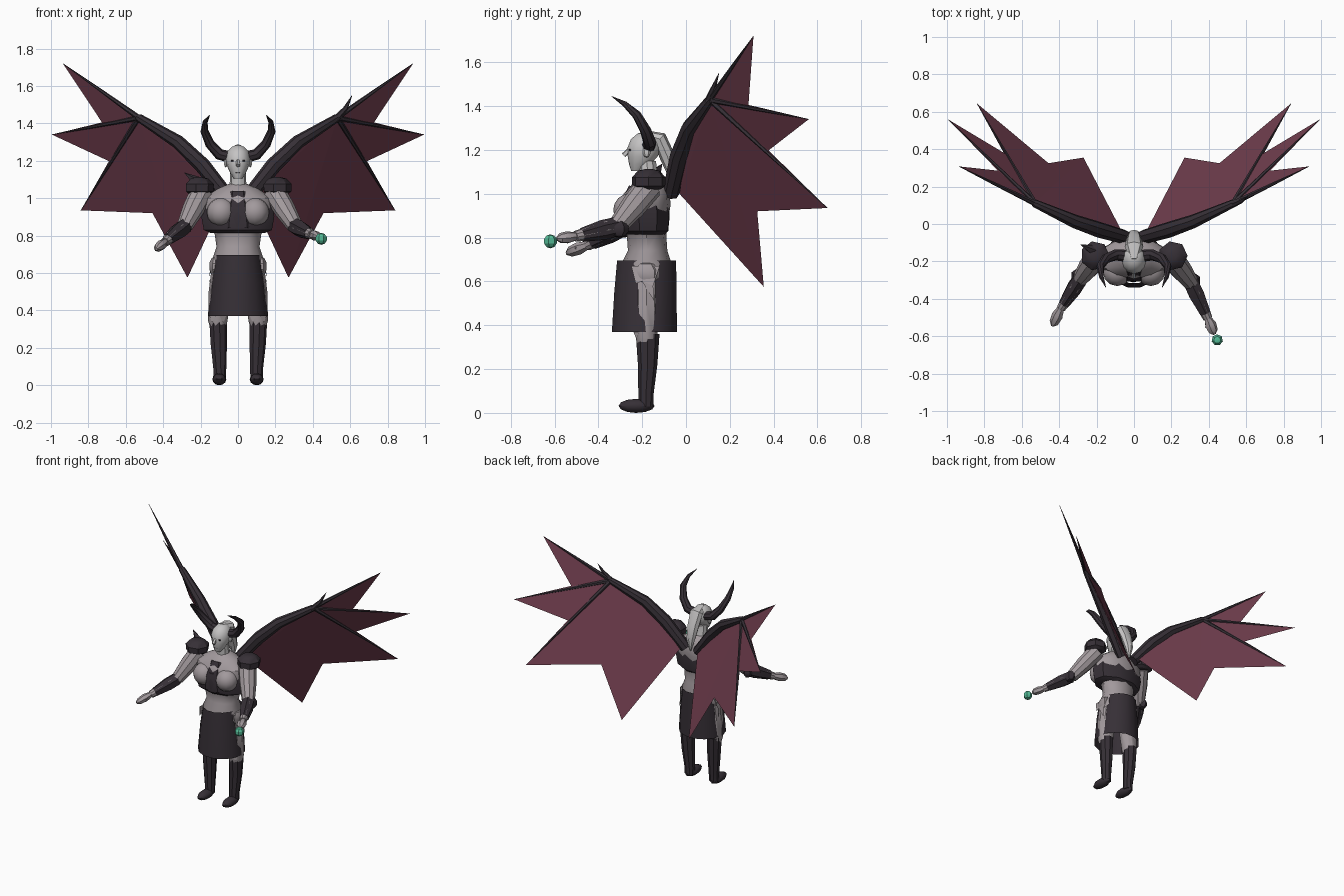
import bpy, bmesh, math
from mathutils import Vector

cube = bpy.data.objects.get("Cube")
if cube:
    bpy.data.objects.remove(cube, do_unlink=True)


def material(name, r, g, b):
    m = bpy.data.materials.new(name)
    m.use_nodes = True
    m.diffuse_color = (r, g, b, 1)
    bsdf = next(n for n in m.node_tree.nodes if n.type == 'BSDF_PRINCIPLED')
    bsdf.inputs["Base Color"].default_value = (r, g, b, 1)
    return m


SKIN = material("ash skin", .36, .32, .335)
PALE = material("pale face and hair", .56, .55, .55)
DARK = material("dark leather", .037, .029, .037)
WING = material("wine membrane", .16, .047, .075)
GREEN = material("green glow", .09, .5, .31)


def finish(name, bm, mat, angle=35):
    bmesh.ops.recalc_face_normals(bm, faces=bm.faces[:])
    me = bpy.data.meshes.new(name)
    bm.to_mesh(me)
    bm.free()
    me.materials.append(mat)
    ob = bpy.data.objects.new(name, me)
    bpy.context.collection.objects.link(ob)
    bpy.ops.object.select_all(action='DESELECT')
    ob.select_set(True)
    bpy.context.view_layer.objects.active = ob
    bpy.ops.object.shade_smooth_by_angle(angle=math.radians(angle))
    return ob


def tube(name, mat, pts, radii, n=8, upright=False, caps=True, turn=0.0):
    """Loft elliptical rings along a path."""
    bm = bmesh.new()
    pts = [Vector(p) for p in pts]
    rings = []
    for i, p in enumerate(pts):
        t = pts[min(i + 1, len(pts) - 1)] - pts[max(i - 1, 0)]
        t = Vector((0, 0, 1)) if upright else t.normalized()
        u = Vector((0, 1, 0)).cross(t).normalized()
        v = t.cross(u)
        a, b = radii[i] if isinstance(radii[i], tuple) else (radii[i], radii[i])
        angles = [turn + math.tau * k / n for k in range(n)]
        rings.append([bm.verts.new(p + u * a * math.cos(w) + v * b * math.sin(w)) for w in angles])
    for r0, r1 in zip(rings, rings[1:]):
        for k in range(n):
            j = (k + 1) % n
            bm.faces.new((r0[k], r0[j], r1[j], r1[k]))
    if caps:
        bm.faces.new(rings[0])
        bm.faces.new(rings[-1])
    return finish(name, bm, mat)


def ball(name, mat, centre, scale, seg=10, rings=7, angle=35):
    bm = bmesh.new()
    bmesh.ops.create_uvsphere(bm, u_segments=seg, v_segments=rings, radius=1)
    for v in bm.verts:
        v.co = Vector(c + s * q for c, s, q in zip(centre, scale, v.co))
    return finish(name, bm, mat, angle)


def sheet(name, mat, pts, faces):
    bm = bmesh.new()
    vs = [bm.verts.new(p) for p in pts]
    for f in faces:
        bm.faces.new([vs[i] for i in f])
    return finish(name, bm, mat, 1)


def column(name, mat, rows, **kw):
    """Upright loft from rows of height, half width, half depth, centre y."""
    return tube(name, mat, [(0, y, z) for z, a, b, y in rows],
                [(a, b) for z, a, b, y in rows], upright=True, **kw)


# Torso, bodice and skirt
column("torso", SKIN, [(.6, .125, .11, -.18), (.68, .135, .115, -.18), (.74, .115, .09, -.175),
                       (.81, .125, .09, -.18), (.86, .165, .1, -.185), (.95, .19, .115, -.185),
                       (1.0, .185, .105, -.18), (1.05, .11, .075, -.165), (1.08, .04, .04, -.165)], n=12)
column("bodice", DARK, [(.815, .15, .1, -.19), (.83, .185, .115, -.19),
                        (.9, .198, .122, -.19), (.965, .188, .112, -.19)], n=9, turn=.5)
tube("bodice_centre", DARK, [(0, -.25, .85), (0, -.265, .94), (0, -.235, 1.03)],
     [(.1, .065), (.08, .05), (.055, .03)], n=6)
column("skirt", DARK, [(.37, .16, .152, -.19), (.55, .145, .146, -.185), (.695, .125, .138, -.18)],
       n=14, caps=False)
column("neck", PALE, [(1.02, .055, .05, -.165), (1.06, .045, .045, -.17), (1.15, .042, .045, -.18)], n=10)

# Head, hair and face
column("head", PALE, [(1.105, .022, .025, -.225), (1.135, .042, .05, -.21), (1.17, .058, .068, -.198),
                      (1.21, .066, .077, -.19), (1.25, .056, .066, -.185), (1.275, .033, .04, -.18),
                      (1.283, .01, .01, -.18)], n=12)
tube("hair", PALE, [(0, -.19, 1.27), (0, -.12, 1.25), (0, -.085, 1.17), (0, -.055, 1.08), (0, -.05, 1.0)],
     [.02, (.05, .035), (.042, .035), (.032, .025), .006])
tube("nose", PALE, [(0, -.25, 1.21), (0, -.285, 1.175)], [.01, .012], n=5)
ball("mouth", DARK, (0, -.254, 1.137), (.015, .006, .003))

for s, side in ((1, "left"), (-1, "right")):
    ball(side + "_eye", DARK, (s * .027, -.253, 1.2), (.012, .008, .006), 8, 5)
    ball(side + "_ear", PALE, (s * .065, -.18, 1.19), (.012, .018, .025), 6, 5)
    tube(side + "_horn", DARK,
         [(s * .045, -.17, 1.22), (s * .1, -.165, 1.235), (s * .15, -.185, 1.29),
          (s * .18, -.225, 1.36), (s * .175, -.28, 1.41), (s * .15, -.34, 1.445)],
         [.032, .03, .026, .021, .013, .001])
    ball(side + "_breast", SKIN, (s * .09, -.255, .925), (.077, .077, .077), 12, 8)

    # Hips showing at the skirt sides
    ball(side + "_hip", SKIN, (s * .122, -.18, .635), (.034, .06, .055), 7, 5)
    sheet(side + "_side_cloth", SKIN,
          [(s * .134, -.25, .67), (s * .134, -.12, .67), (s * .152, -.15, .58),
           (s * .156, -.145, .51), (s * .152, -.2, .6), (s * .15, -.23, .59)],
          [(0, 1, 2, 4, 5), (4, 2, 3)])

    # Legs, boots and feet
    tube(side + "_leg", SKIN, [(s * .07, -.18, .65), (s * .095, -.18, .5), (s * .108, -.18, .345), (s * .107, -.18, .31)],
         [.068, .062, .052, .042], n=10, upright=True)
    tube(side + "_boot", DARK, [(s * .098, -.183, .03), (s * .098, -.183, .08),
                               (s * .104, -.175, .22), (s * .108, -.175, .36)],
         [.034, .035, .045, (.049, .055)], n=9, upright=True)
    ball(side + "_foot", DARK, (s * .1, -.228, .032), (.038, .085, .032), 9, 6)
    for k in (-1, 1):
        sheet(side + "_knee_patch", SKIN, [(s * .108 + k * .045, -.215, .37), (s * .108 + k * .01, -.24, .37),
                                           (s * .108 + k * .03, -.226, .335)], [(0, 1, 2)])

    # Arms differ slightly between the two sides
    elbow = Vector((.305, -.315, .85)) if s > 0 else Vector((-.285, -.29, .85))
    wrist = Vector((.395, -.505, .805)) if s > 0 else Vector((-.39, -.45, .765))
    tip = Vector((.43, -.59, .795)) if s > 0 else Vector((-.437, -.545, .728))
    shoulder = Vector((s * .195, -.17, 1.03))
    mid = shoulder.lerp(elbow, .5)
    tube(side + "_upper_arm", SKIN, [shoulder, mid, elbow], [.062, .058, .043], n=10)
    tube(side + "_forearm", SKIN, [elbow - (wrist - elbow) * .12, elbow.lerp(wrist, .3), wrist],
         [.036, .041, .025], n=10)
    tube(side + "_bracer", DARK, [elbow.lerp(wrist, q) for q in (.02, .35, .85)],
         [.045, .046, .032], n=6, turn=.4)
    ball(side + "_elbow_guard", DARK, elbow + Vector((s * .02, .01, -.01)), (.035, .045, .04), 6, 5)
    tube(side + "_hand", SKIN, [wrist, wrist.lerp(tip, .4), wrist.lerp(tip, .8), tip],
         [.02, (.028, .032), (.023, .027), .008], n=7)
    tube(side + "_thumb", SKIN, [wrist.lerp(tip, .2), wrist.lerp(tip, .6) + Vector((-s * .03, 0, .01))],
         [.013, .007], n=6)

    # Shoulder armour
    column_rows = [(1.02, .055), (1.035, .077), (1.075, .079), (1.105, .05), (1.112, .02)]
    tube(side + "_pauldron", DARK, [(s * .208, -.17, z) for z, r in column_rows],
         [r for z, r in column_rows], n=7, upright=True)
    if s < 0:
        tube("pauldron_spike", DARK, [(-.22, -.14, 1.09), (-.285, -.11, 1.135)], [.028, .002], n=5)

    # Wing bones and membrane
    root, bend, hub = (s * .05, -.07, 1.0), (s * .32, .015, 1.3), (s * .53, .11, 1.43)
    tips = [(s * .936, .308, 1.72), (s * .995, .56, 1.34), (s * .84, .645, .935)]
    tube(side + "_wing_arm", DARK, [root, (s * .19, -.03, 1.175), bend, hub, (s * .55, .12, 1.44)],
         [.038, .043, .037, .022, .008])
    for p, name in zip(tips, ("upper", "middle", "lower")):
        half = Vector(hub).lerp(Vector(p), .5)
        tube(f"{side}_{name}_wing_finger", DARK, [hub, half, p], [.015, .009, .001], n=6)
    sheet(side + "_wing_membrane", WING,
          [hub, tips[0], (s * .727, .285, 1.405), tips[1], (s * .69, .377, 1.198), tips[2],
           (s * .457, .325, .92), (s * .27, .355, .575), (s * .07, -.03, 1.0), bend],
          [(0, k, k + 1) for k in range(1, 9)])

# Wing claw and the orb at the left hand
tube("wing_claw", DARK, [(.52, .1, 1.42), (.575, .125, 1.48), (.61, .15, 1.55)], [.018, .013, .001], n=6)
ball("orb", GREEN, (.445, -.62, .783), (.032, .032, .032), 7, 5, 20)
